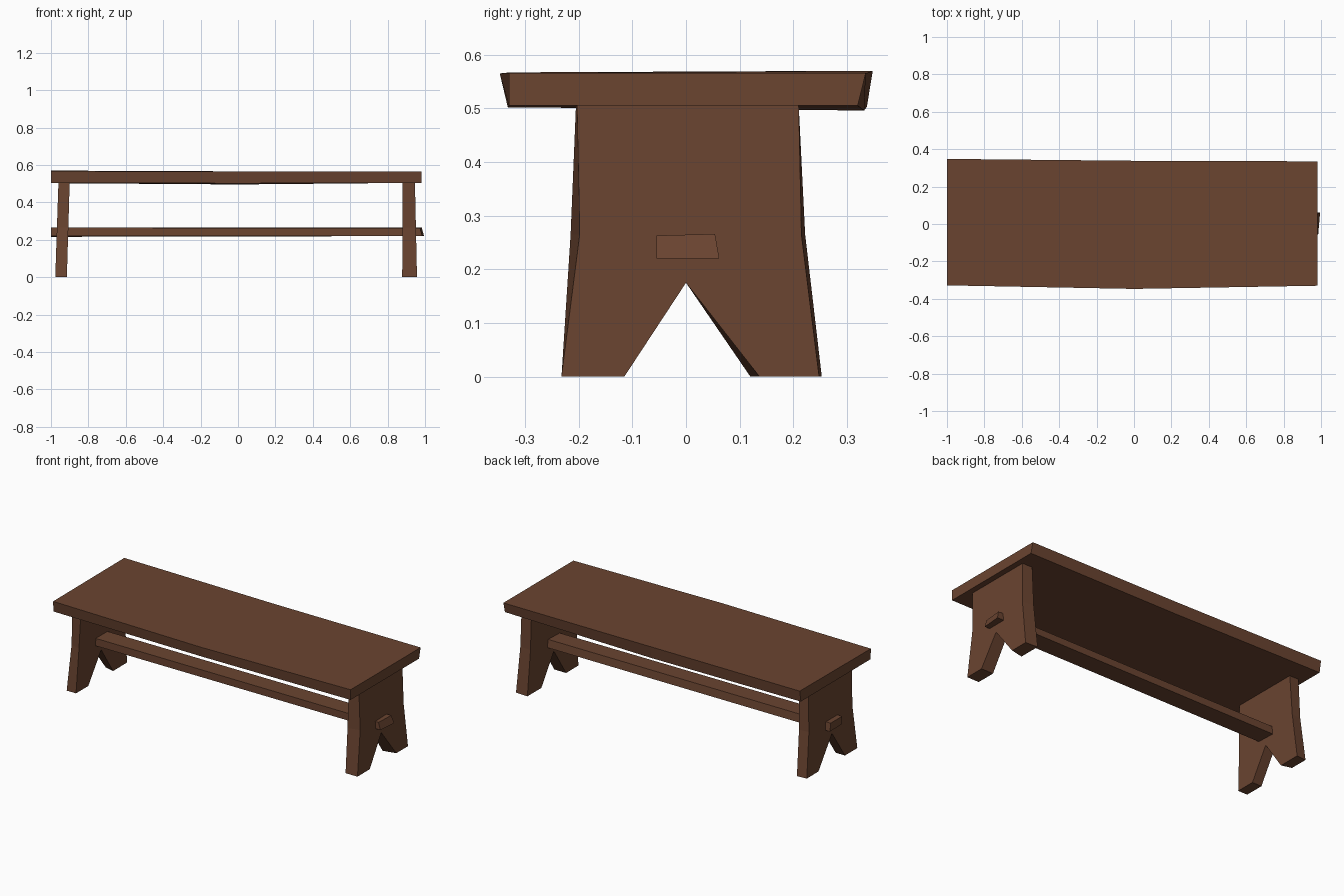
import bpy, bmesh

if "Cube" in bpy.data.objects:
    bpy.data.objects.remove(bpy.data.objects["Cube"])

wood = bpy.data.materials.new("brown_wood")
wood.diffuse_color = (0.145, 0.058, 0.03, 1)
wood.use_nodes = True
wood.node_tree.nodes["Principled BSDF"].inputs["Base Color"].default_value = wood.diffuse_color


def loft(name, sections):
    """Closed solid through cross-sections that share a point count."""
    bm = bmesh.new()
    rings = [[bm.verts.new(p) for p in s] for s in sections]
    n = len(rings[0])
    for a, b in zip(rings, rings[1:]):
        for i in range(n):
            j = (i + 1) % n
            bm.faces.new((a[i], a[j], b[j], b[i]))
    bm.faces.new(rings[0])
    bm.faces.new(rings[-1])
    bmesh.ops.recalc_face_normals(bm, faces=bm.faces)
    mesh = bpy.data.meshes.new(name)
    bm.to_mesh(mesh)
    bm.free()
    mesh.materials.append(wood)
    obj = bpy.data.objects.new(name, mesh)
    bpy.context.collection.objects.link(obj)
    return obj


# Seat: slightly uneven plank with a middle section
seat_sections = [
    (-1.0, [(-0.325, 0.505), (0.337, 0.503), (0.348, 0.57), (-0.328, 0.567)]),
    (0.0, [(-0.332, 0.502), (0.332, 0.496), (0.338, 0.566), (-0.347, 0.565)]),
    (0.98, [(-0.33, 0.505), (0.32, 0.505), (0.335, 0.566), (-0.33, 0.566)]),
]
loft("seat", [[(x, y, z) for y, z in s] for x, s in seat_sections])

# Legs: flared boards with a V notch, outer and inner outlines differ a little
outer = [(-0.203, 0.506), (-0.198, 0.265), (-0.232, 0), (-0.115, 0), (0, 0.175),
         (0.137, 0), (0.248, 0), (0.215, 0.265), (0.21, 0.506)]
inner = [(-0.205, 0.506), (-0.215, 0.265), (-0.232, 0), (-0.115, 0), (0, 0.175),
         (0.12, 0), (0.253, 0), (0.222, 0.265), (0.21, 0.506)]


def leg(name, outlines):
    def lean(outline, top, bottom):
        return [(bottom + (top - bottom) * z / 0.506, y, z) for y, z in outline]
    loft(name, [lean(*o) for o in outlines])


leg("right_leg", [(inner, 0.88, 0.878), (outer, 0.946, 0.957)])
leg("left_leg", [(outer, -0.96, -0.977), (inner, -0.9, -0.915)])

# Stretcher: long rail passing through both legs
loft("stretcher", [
    [(-1, -0.055, 0.22), (-1, 0.06, 0.216), (-1, 0.055, 0.265), (-1, -0.055, 0.265)],
    [(0.985, -0.055, 0.22), (0.995, 0.062, 0.22), (0.982, 0.054, 0.266), (0.973, -0.055, 0.263)],
])
